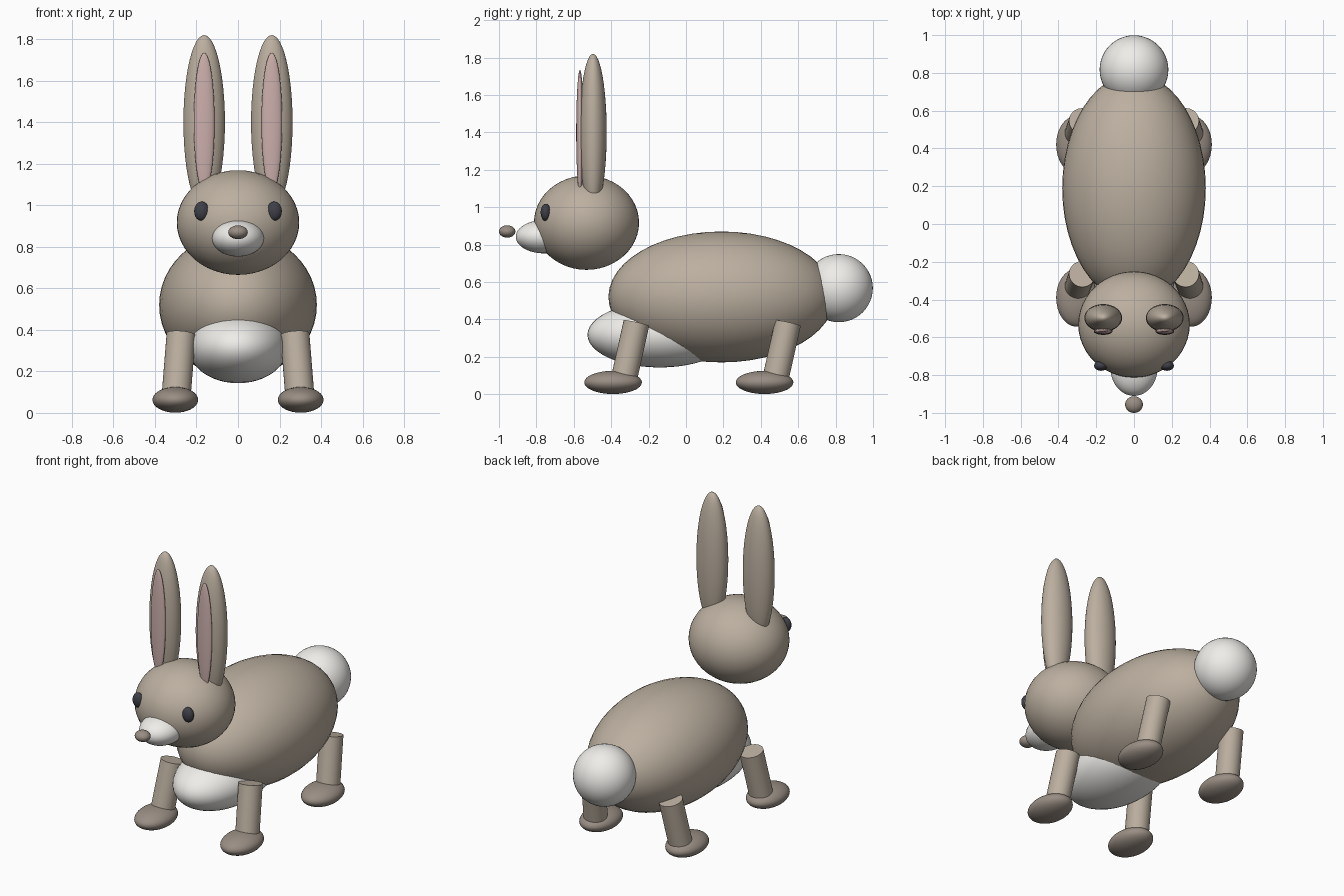
import bpy
from math import radians
from mathutils import Vector

if "Cube" in bpy.data.objects:
    bpy.data.objects.remove(bpy.data.objects["Cube"])


def material(name, rgb):
    m = bpy.data.materials.new(name)
    m.diffuse_color = (*rgb, 1)
    m.use_nodes = True
    m.node_tree.nodes["Principled BSDF"].inputs["Base Color"].default_value = m.diffuse_color
    return m


FUR = material("fur", (0.50, 0.43, 0.35))
DARK = material("dark_fur", (0.32, 0.27, 0.23))
WHITE = material("white_fur", (0.86, 0.85, 0.82))
PINK = material("inner_ear_pink", (0.60, 0.43, 0.41))
BLACK = material("eye_black", (0.05, 0.05, 0.065))


def finish(name, mat):
    ob = bpy.context.object
    ob.name = name
    ob.data.materials.append(mat)
    bpy.ops.object.shade_smooth_by_angle(angle=radians(40))
    return ob


def ellipsoid(name, centre, radii, mat):
    bpy.ops.mesh.primitive_uv_sphere_add(segments=48, ring_count=24, location=centre)
    bpy.context.object.scale = radii
    bpy.ops.object.transform_apply(location=False, rotation=False, scale=True)
    return finish(name, mat)


def rod(name, start, end, radius, mat):
    a, b = Vector(start), Vector(end)
    bpy.ops.mesh.primitive_cylinder_add(
        vertices=32, radius=radius, depth=(b - a).length, location=(a + b) / 2,
        rotation=(b - a).to_track_quat('Z', 'Y').to_euler())
    return finish(name, mat)


# Body, belly and tail
ellipsoid("body", (0, 0.19, 0.52), (0.38, 0.605, 0.35), FUR)
ellipsoid("belly", (0, -0.14, 0.318), (0.24, 0.387, 0.175), WHITE)
ellipsoid("tail", (0, 0.817, 0.567), (0.182, 0.182, 0.182), WHITE)

# Head, muzzle and nose
ellipsoid("head", (0, -0.532, 0.917), (0.295, 0.281, 0.252), FUR)
ellipsoid("muzzle", (0, -0.76, 0.842), (0.125, 0.15, 0.089), WHITE)
ellipsoid("nose", (0, -0.956, 0.87), (0.047, 0.044, 0.033), DARK)

for side, s in (("left", 1), ("right", -1)):
    # Ears and eyes
    ellipsoid(f"{side}_ear", (s * 0.163, -0.497, 1.40), (0.10, 0.073, 0.42), FUR)
    ellipsoid(f"{side}_inner_ear", (s * 0.163, -0.567, 1.40), (0.05, 0.02, 0.335), PINK)
    ellipsoid(f"{side}_eye", (s * 0.175, -0.75, 0.972), (0.036, 0.027, 0.046), BLACK)

    # Legs lean back from the feet up
    for end, y in (("front", -0.39), ("back", 0.42)):
        rod(f"{end}_{side}_leg", (s * 0.298, y + 0.058, 0.08),
            (s * 0.274, y + 0.125, 0.38), 0.07, FUR)
        ellipsoid(f"{end}_{side}_foot", (s * 0.302, y, 0.063), (0.11, 0.154, 0.062), DARK)
